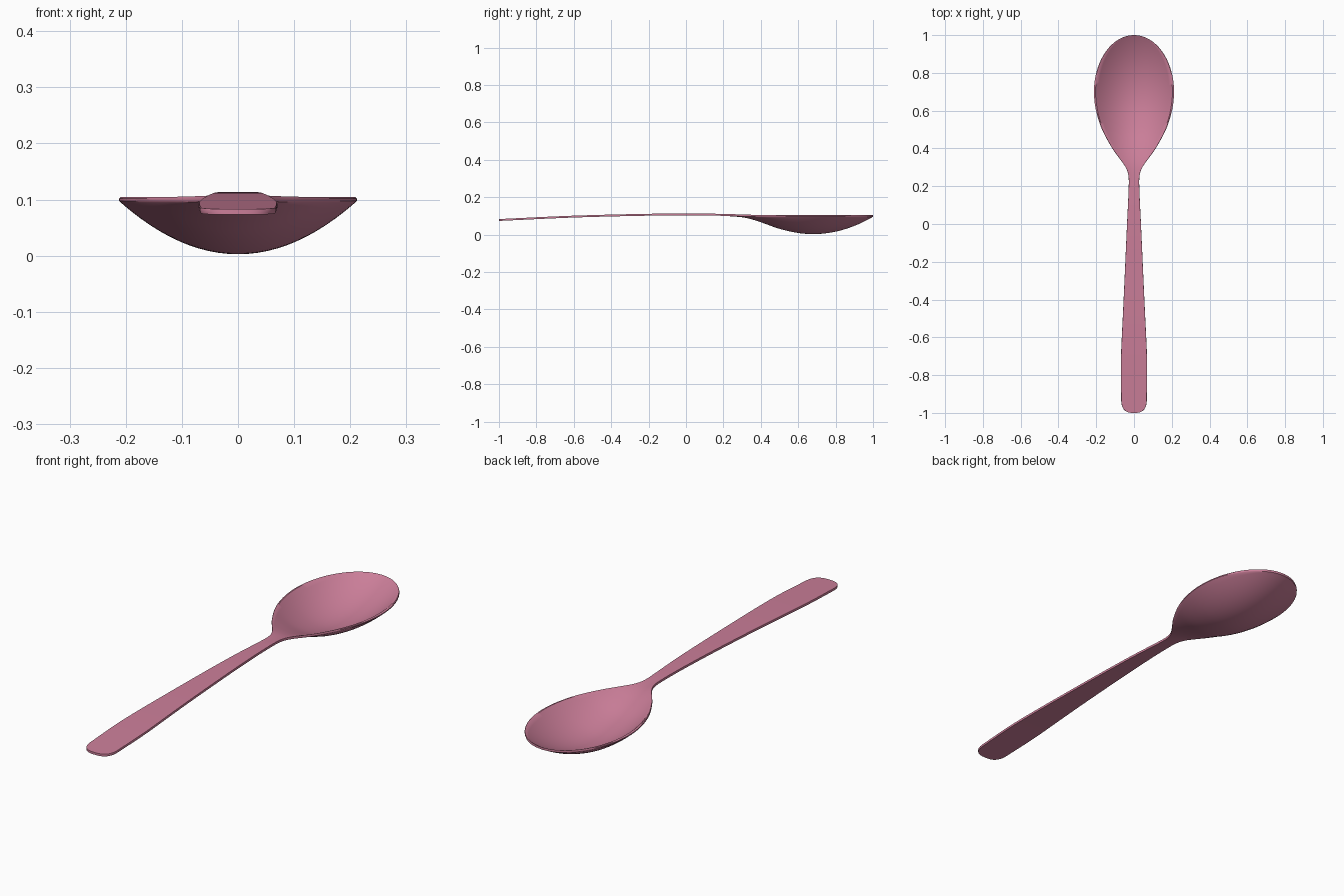
import bpy, bmesh, math

if "Cube" in bpy.data.objects:
    bpy.data.objects.remove(bpy.data.objects["Cube"])


def curve(keys, x):
    """Smooth Hermite interpolation through (x, value) keys."""
    if x <= keys[0][0]:
        return keys[0][1]
    if x >= keys[-1][0]:
        return keys[-1][1]
    n = len(keys)

    def slope(i):
        a, b = keys[max(i - 1, 0)], keys[min(i + 1, n - 1)]
        return (b[1] - a[1]) / (b[0] - a[0])

    i = max(k for k in range(n - 1) if keys[k][0] <= x)
    (x0, v0), (x1, v1) = keys[i], keys[i + 1]
    h = x1 - x0
    t = (x - x0) / h
    return ((2*t**3 - 3*t**2 + 1) * v0 + (t**3 - 2*t**2 + t) * h * slope(i)
            + (3*t**2 - 2*t**3) * v1 + (t**3 - t**2) * h * slope(i + 1))


# Spoon profiles along y: half width, top height, bowl depth
WIDTH = [(-0.92, 0.068), (-0.8, 0.070), (-0.7, 0.069), (-0.4, 0.055), (0, 0.037),
         (0.2, 0.028), (0.26, 0.030), (0.3, 0.044), (0.35, 0.079), (0.4, 0.115),
         (0.5, 0.169), (0.6, 0.201), (0.7, 0.212), (0.8, 0.201)]
TOP = [(-1, 0.083), (-0.6, 0.101), (-0.2, 0.111), (0.05, 0.113), (0.25, 0.109),
       (0.4, 0.105), (1, 0.105)]
DEPTH = [(0.2, 0), (0.3, 0.005), (0.35, 0.014), (0.4, 0.029), (0.5, 0.064),
         (0.6, 0.086), (0.68, 0.092), (0.76, 0.086)]
THICK = 0.010
LIP = 0.96
N = 24


def depth(y):
    if y > 0.68:
        return 0.092 * (1 - ((y - 0.68) / 0.32) ** 2)
    return curve(DEPTH, y)


# Stations (y, half width): rounded handle end, body, round bowl tip
stations = []
p = 2 / 2.8
for i in range(16, 0, -1):
    a = math.pi / 2 * i / 16
    stations.append((-0.92 - 0.08 * math.sin(a) ** p,
                     max(0.068 * max(math.cos(a), 0) ** p, 0.002)))
for i in range(101):
    y = -0.92 + 1.62 * i / 100
    stations.append((y, curve(WIDTH, y)))
for i in range(1, 29):
    a = math.pi / 2 * i / 28
    stations.append((0.7 + 0.3 * math.sin(a), max(0.212 * math.cos(a), 0.002)))


def section(y, w):
    """Closed ring: dished top, rounded rim, convex underside."""
    z, d = curve(TOP, y), depth(y)
    us = [-1 + 2 * i / N for i in range(N + 1)]
    ring = [(w * LIP * u, y, z - d * (1 - u * u)) for u in us]
    ring.insert(0, (-w * 0.985, y, z))
    ring.append((w * 0.985, y, z))
    ring += [(w, y, z - 0.25 * THICK), (w, y, z - 0.7 * THICK)]
    ring += [(w * 0.985 * u, y, z - THICK - d * (1 - u * u)) for u in reversed(us)]
    ring += [(-w, y, z - 0.7 * THICK), (-w, y, z - 0.25 * THICK)]
    return ring


# Loft the spoon
bm = bmesh.new()
rings = [[bm.verts.new(c) for c in section(y, w)] for y, w in stations]
for a, b in zip(rings, rings[1:]):
    for i in range(len(a)):
        j = (i + 1) % len(a)
        bm.faces.new((a[i], a[j], b[j], b[i]))
bm.faces.new(rings[0])
bm.faces.new(rings[-1])
bmesh.ops.recalc_face_normals(bm, faces=bm.faces)
mesh = bpy.data.meshes.new("spoon")
bm.to_mesh(mesh)
bm.free()
spoon = bpy.data.objects.new("spoon", mesh)
bpy.context.collection.objects.link(spoon)

# Pink material and smooth shading
mat = bpy.data.materials.new("pink")
mat.diffuse_color = (0.60, 0.21, 0.32, 1)
mat.use_nodes = True
mat.node_tree.nodes["Principled BSDF"].inputs["Base Color"].default_value = mat.diffuse_color
mesh.materials.append(mat)
bpy.context.view_layer.objects.active = spoon
spoon.select_set(True)
bpy.ops.object.shade_smooth_by_angle(angle=math.radians(40))
